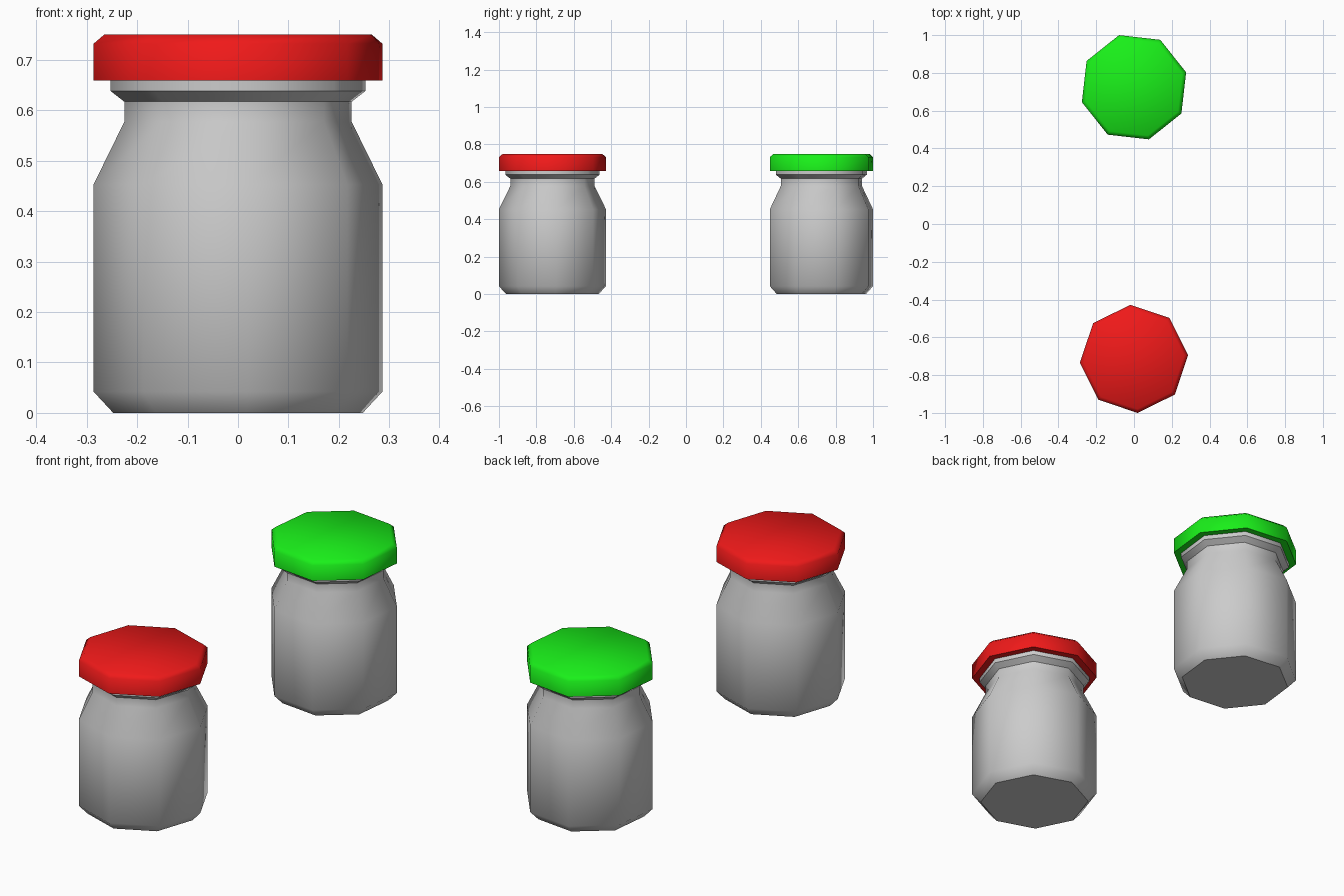
import bpy, bmesh, math

if "Cube" in bpy.data.objects:
    bpy.data.objects.remove(bpy.data.objects["Cube"])

SIDES = 8


def lathe(name, profile, y, turn, color=None):
    """Closed eight-sided solid from (radius, z) points listed bottom to top."""
    bm = bmesh.new()
    rings = []
    for r, z in profile:
        ring = []
        for i in range(SIDES):
            a = math.radians(turn) + math.tau * i / SIDES
            ring.append(bm.verts.new((r * math.cos(a), r * math.sin(a), z)))
        rings.append(ring)
    for low, high in zip(rings, rings[1:]):
        for i in range(SIDES):
            j = (i + 1) % SIDES
            bm.faces.new((low[i], low[j], high[j], high[i]))
    bm.faces.new(rings[0][::-1])
    bm.faces.new(rings[-1])
    mesh = bpy.data.meshes.new(name)
    bm.to_mesh(mesh)
    bm.free()
    obj = bpy.data.objects.new(name, mesh)
    obj.location = (0, y, 0)
    bpy.context.collection.objects.link(obj)
    if color:
        mat = bpy.data.materials.new(name + "_paint")
        mat.diffuse_color = color
        mat.use_nodes = True
        mat.node_tree.nodes["Principled BSDF"].inputs["Base Color"].default_value = mat.diffuse_color
        mesh.materials.append(mat)
    bpy.ops.object.select_all(action='DESELECT')
    obj.select_set(True)
    bpy.context.view_layer.objects.active = obj
    bpy.ops.object.shade_smooth_by_angle(angle=math.radians(48))
    return obj


# Base chamfer, straight wall, sloped shoulder, neck and flared collar
JAR = [(0.248, 0), (0.287, 0.042), (0.287, 0.453), (0.226, 0.577),
       (0.226, 0.617), (0.253, 0.638), (0.253, 0.66)]
# Lid with a chamfered top edge
LID = [(0.287, 0.659), (0.287, 0.732), (0.266, 0.75)]

for label, y, turn, color in (("red", -0.714, 4, (0.87, 0.01, 0.01, 1)),
                              ("green", 0.724, 16, (0.01, 0.87, 0.01, 1))):
    lathe("jar_with_" + label + "_lid", JAR, y, turn)
    lathe(label + "_lid", LID, y, turn, color)
